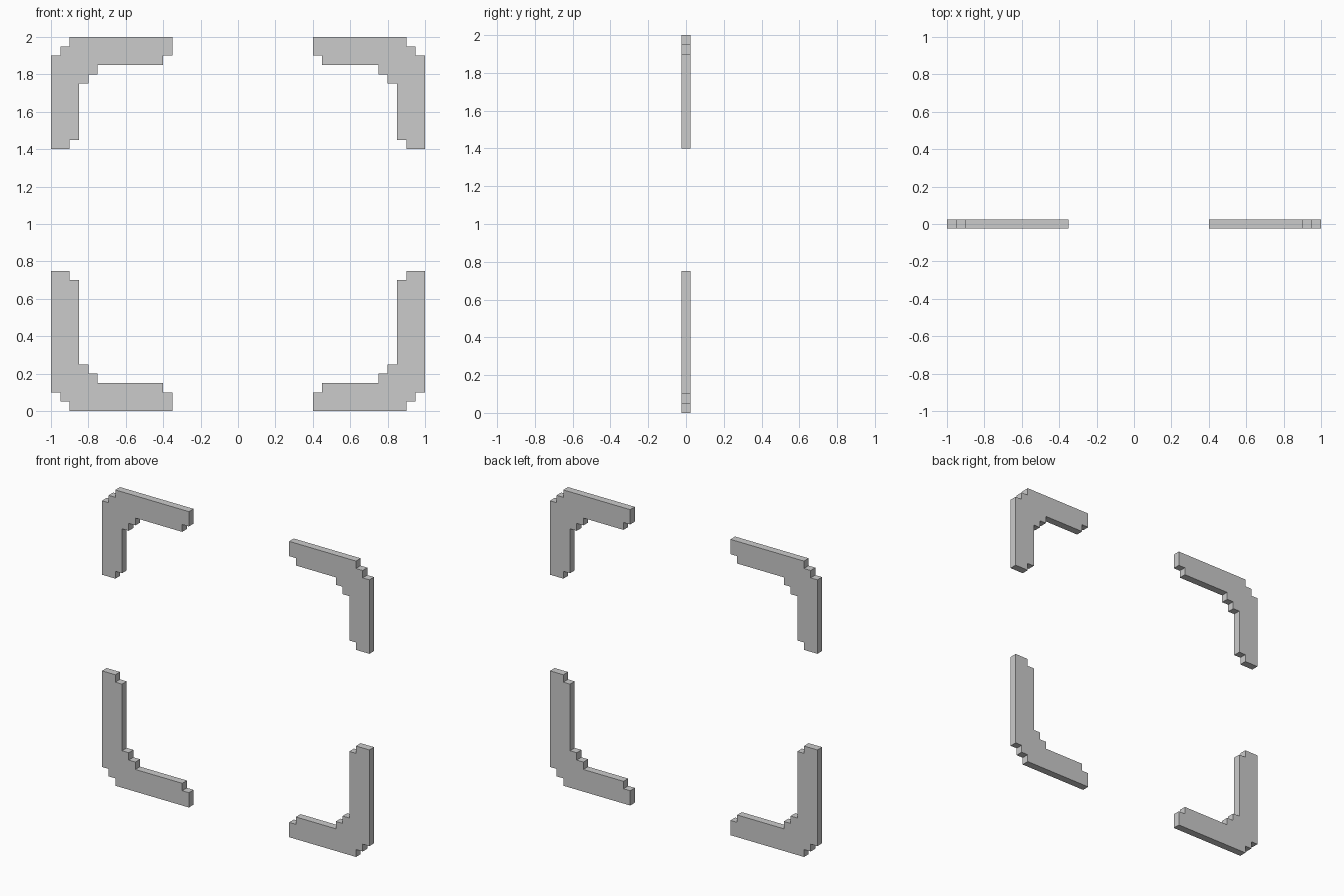
import bpy, bmesh

if "Cube" in bpy.data.objects:
    bpy.data.objects.remove(bpy.data.objects["Cube"])

T = 0.05  # thickness, also the size of one stair step


def corner_bracket(name, side, level, width, height):
    """Stepped L bracket; u runs inwards from the side, v inwards from top/bottom."""
    profile = [
        (0, 0.10), (0.05, 0.10), (0.05, 0.05), (0.10, 0.05), (0.10, 0),   # outer steps
        (width, 0), (width, 0.10), (width - 0.05, 0.10), (width - 0.05, 0.15),  # horizontal arm
        (0.25, 0.15), (0.25, 0.20), (0.20, 0.20), (0.20, 0.25), (0.15, 0.25),   # inner steps
        (0.15, height - 0.05), (0.10, height - 0.05), (0.10, height), (0, height),  # upright arm
    ]
    bm = bmesh.new()
    verts = []
    for u, v in profile:
        x = side * (1 - u)
        z = v if level == 0 else 2 - v
        verts.append(bm.verts.new((x, -T / 2, z)))
    face = bm.faces.new(verts)
    ext = bmesh.ops.extrude_face_region(bm, geom=[face], use_keep_orig=True)
    moved = [g for g in ext["geom"] if isinstance(g, bmesh.types.BMVert)]
    bmesh.ops.translate(bm, verts=moved, vec=(0, T, 0))
    bmesh.ops.recalc_face_normals(bm, faces=bm.faces)
    mesh = bpy.data.meshes.new(name)
    bm.to_mesh(mesh)
    bm.free()
    obj = bpy.data.objects.new(name, mesh)
    bpy.context.collection.objects.link(obj)


# Four corners: left arms are slightly longer, bottom uprights are taller
for side, side_name, width in ((-1, "left", 0.65), (1, "right", 0.60)):
    for level, level_name, height in ((0, "bottom", 0.75), (1, "top", 0.60)):
        corner_bracket(f"{level_name}_{side_name}_bracket", side, level, width, height)
